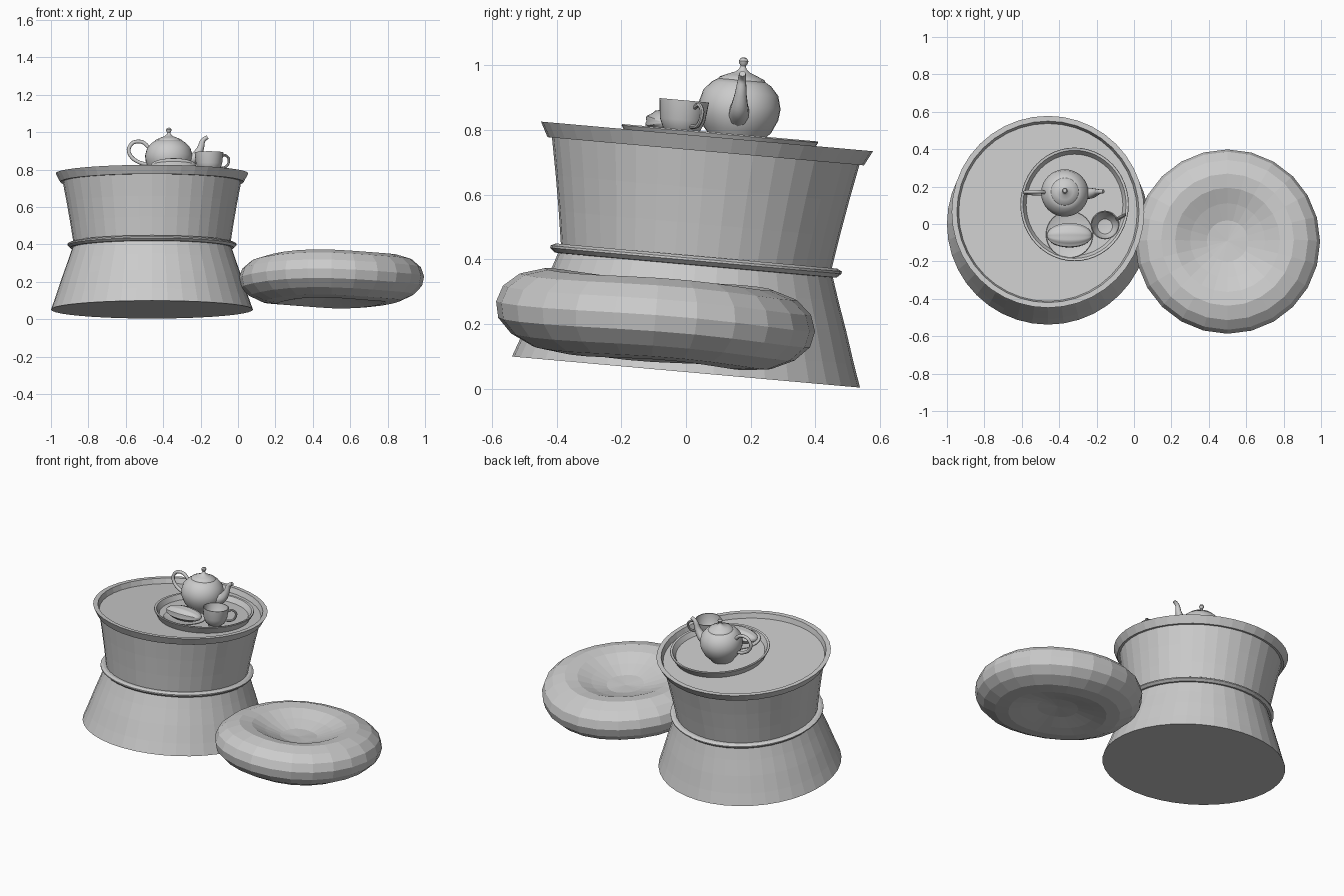
import bpy, bmesh, math
from mathutils import Matrix, Vector

if "Cube" in bpy.data.objects:
    bpy.data.objects.remove(bpy.data.objects["Cube"])

# Whole set leans slightly about x; parts are built in the table's own upright frame
FRAME = Matrix.Translation((-0.46, 0, 0.052)) @ Matrix.Rotation(-math.radians(5.1), 4, 'X')


def finish(name, bm, loc, smooth):
    bmesh.ops.recalc_face_normals(bm, faces=bm.faces[:])
    me = bpy.data.meshes.new(name)
    bm.to_mesh(me)
    bm.free()
    ob = bpy.data.objects.new(name, me)
    bpy.context.collection.objects.link(ob)
    ob.matrix_world = FRAME @ Matrix.Translation(loc)
    if smooth:
        bpy.ops.object.select_all(action='DESELECT')
        ob.select_set(True)
        bpy.context.view_layer.objects.active = ob
        bpy.ops.object.shade_smooth_by_angle(angle=math.radians(40))
    return ob


def bridge(bm, rings):
    for a, b in zip(rings, rings[1:]):
        n = max(len(a), len(b))
        for i in range(n):
            j = (i + 1) % n
            if len(a) == 1:
                bm.faces.new((a[0], b[i], b[j]))
            elif len(b) == 1:
                bm.faces.new((a[i], a[j], b[0]))
            else:
                bm.faces.new((a[i], a[j], b[j], b[i]))


def lathe(name, profile, x, y, n=32, z=0, smooth=True, sx=1.0, wave=0.0):
    bm = bmesh.new()
    rings = []
    for r, h in profile:
        angs = [2 * math.pi * i / n for i in range(n)] if r > 0 else [0]
        rings.append([bm.verts.new((r * sx * math.cos(a), r * math.sin(a),
                                    h + wave * min(1, r * 4) * math.sin(3 * a + 1)))
                      for a in angs])
    bridge(bm, rings)
    return finish(name, bm, (x, y, z), smooth)


def tube(name, pts, radii, x, y, turn=0.0, n=10, steps=4):
    """Round tube along a smoothed path in the (outward, up) plane."""
    path, rad = [], []
    p = [pts[0]] + pts + [pts[-1]]
    for k in range(len(pts) - 1):
        a, b, c, d = (Vector(q) for q in p[k:k + 4])
        for s in range(steps):
            t = s / steps
            path.append(0.5 * (2 * b + (c - a) * t + (2 * a - 5 * b + 4 * c - d) * t * t
                               + (3 * b - a - 3 * c + d) * t ** 3))
            rad.append(radii[k] * (1 - t) + radii[k + 1] * t)
    path.append(Vector(pts[-1]))
    rad.append(radii[-1])
    bm = bmesh.new()
    rings = []
    for i, q in enumerate(path):
        d = (path[min(i + 1, len(path) - 1)] - path[max(i - 1, 0)]).normalized()
        ring = []
        for m in range(n):
            a = 2 * math.pi * m / n
            o, s = rad[i] * math.cos(a), rad[i] * math.sin(a)
            ring.append(bm.verts.new((q.x - d.y * o, s, q.y + d.x * o)))
        rings.append(ring)
    bridge(bm, rings)
    bm.faces.new(rings[0])
    bm.faces.new(rings[-1])
    bmesh.ops.rotate(bm, verts=bm.verts, matrix=Matrix.Rotation(turn, 3, 'Z'))
    return finish(name, bm, (x, y, 0), True)


# Table: flared base, waist ring, tapered drum and raised lip
lathe("table_base", [(0, 0), (0.54, 0), (0.515, 0.07), (0.482, 0.17), (0.45, 0.26),
                     (0.425, 0.335), (0, 0.335)], 0, 0, 40, smooth=False)
lathe("waist_ring", [(0.41, 0.33), (0.437, 0.332), (0.452, 0.345), (0.452, 0.352),
                     (0.437, 0.36), (0.41, 0.36)], 0, 0, 40, smooth=False)
lathe("table_drum", [(0, 0.345), (0.418, 0.345), (0.436, 0.46), (0.455, 0.57),
                     (0.478, 0.69), (0, 0.69)], 0, 0, 40, smooth=False)
lathe("table_top", [(0, 0.685), (0.491, 0.685), (0.515, 0.731), (0.487, 0.731),
                    (0.477, 0.7), (0, 0.7)], 0, 0, 40, smooth=False)

# Floor cushion with dimpled top and underside
lathe("floor_cushion",
      [(0, -0.075), (0.12, -0.085), (0.22, -0.108), (0.29, -0.122), (0.37, -0.113),
       (0.44, -0.08), (0.484, -0.035), (0.495, 0.015), (0.478, 0.065), (0.43, 0.107),
       (0.355, 0.13), (0.28, 0.12), (0.2, 0.085), (0.11, 0.055), (0, 0.048)],
      0.96, -0.109, 24, z=0.148, smooth=False, wave=0.005)

# Serving tray
lathe("tray", [(0, 0.7), (0.28, 0.7), (0.305, 0.742), (0.303, 0.746), (0.29, 0.744),
               (0.272, 0.714), (0, 0.714)], 0.142, 0.039, 48, sx=0.95)

# Teapot
lathe("teapot_body", [(0, 0.714), (0.068, 0.714), (0.075, 0.726), (0.105, 0.76), (0.123, 0.8),
                      (0.127, 0.835), (0.116, 0.875), (0.092, 0.902), (0.074, 0.913),
                      (0, 0.913)], 0.09, 0.092)
lathe("teapot_lid", [(0, 0.91), (0.074, 0.912), (0.07, 0.919), (0.045, 0.93), (0.022, 0.939),
                     (0.011, 0.949), (0.008, 0.958), (0.013, 0.965), (0.015, 0.973),
                     (0.01, 0.982), (0, 0.985)], 0.09, 0.092)
tube("teapot_spout", [(0.09, 0.80), (0.14, 0.825), (0.168, 0.87), (0.182, 0.915), (0.207, 0.934)],
     [0.036, 0.029, 0.019, 0.013, 0.010], 0.09, 0.092)
tube("teapot_handle", [(0.105, 0.875), (0.14, 0.907), (0.19, 0.905), (0.215, 0.865),
                       (0.195, 0.822), (0.15, 0.795), (0.112, 0.79)],
     [0.010] * 7, 0.09, 0.092, math.pi)

# Cup
lathe("cup", [(0, 0.714), (0.036, 0.714), (0.038, 0.728), (0.056, 0.742), (0.07, 0.775),
              (0.077, 0.836), (0.072, 0.836), (0.065, 0.78), (0.04, 0.748), (0, 0.742)],
     0.305, -0.08)
tube("cup_handle", [(0.068, 0.815), (0.095, 0.826), (0.12, 0.81), (0.117, 0.78),
                    (0.095, 0.76), (0.06, 0.757)], [0.007] * 6, 0.305, -0.08, 0.5, 8)

# Plate
lathe("plate", [(0, 0.714), (0.08, 0.714), (0.126, 0.734), (0.124, 0.738), (0.085, 0.724),
                (0, 0.724)], 0.115, -0.122)

# Ridged pastry on the plate
bm = bmesh.new()
bmesh.ops.create_uvsphere(bm, u_segments=32, v_segments=24, radius=1,
                          matrix=Matrix.Rotation(math.pi / 2, 4, 'Y'))
for v in bm.verts:
    k = 1 + 0.05 * math.cos(9 * math.atan2(v.co.z, v.co.y))
    v.co = Vector((v.co.x * 0.12, v.co.y * 0.064 * k, v.co.z * 0.039 * k))
finish("pastry", bm, (0.115, -0.13, 0.762), True)
